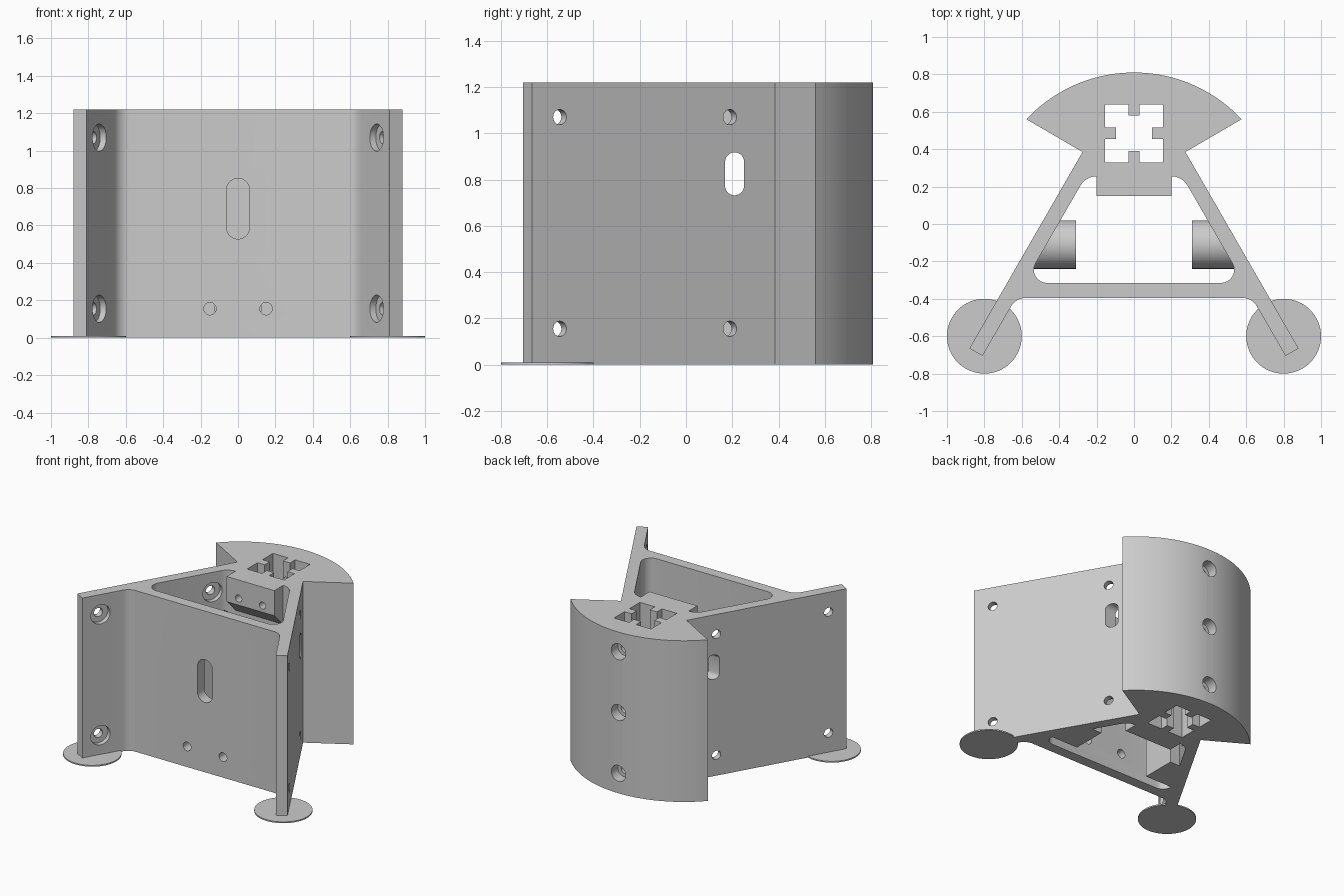
import bpy, bmesh, math
from mathutils import Vector

if "Cube" in bpy.data.objects:
    bpy.data.objects.remove(bpy.data.objects["Cube"])

grey = bpy.data.materials.new("plain grey")
grey.use_nodes = True
grey.diffuse_color = (0.6, 0.6, 0.6, 1)
grey.node_tree.nodes["Principled BSDF"].inputs["Base Color"].default_value = (0.6, 0.6, 0.6, 1)

HEIGHT = 1.22
SLOPE = math.tan(math.radians(30))
WALL = 0.08


def outer_x(y):
    """Outer face of the slanted side wall."""
    return 0.275 + (0.385 - y) * SLOPE


def inner_x(y):
    return outer_x(y) - WALL / math.cos(math.radians(30))


def loft(name, loop_a, loop_b):
    """Closed solid between two matching loops."""
    bm = bmesh.new()
    a = [bm.verts.new(p) for p in loop_a]
    b = [bm.verts.new(p) for p in loop_b]
    bm.faces.new(a)
    bm.faces.new(b)
    for i in range(len(a)):
        j = (i + 1) % len(a)
        bm.faces.new((a[i], a[j], b[j], b[i]))
    bmesh.ops.recalc_face_normals(bm, faces=bm.faces)
    mesh = bpy.data.meshes.new(name)
    bm.to_mesh(mesh)
    bm.free()
    mesh.materials.append(grey)
    obj = bpy.data.objects.new(name, mesh)
    bpy.context.collection.objects.link(obj)
    return obj


def prism(name, outline, z0, z1):
    return loft(name, [(x, y, z0) for x, y in outline], [(x, y, z1) for x, y in outline])


def rod(name, start, end, radius, stretch=0.0, sides=32):
    """Cylinder between two points, optionally stretched upwards into a slot."""
    start, end = Vector(start), Vector(end)
    axis = (end - start).normalized()
    u = axis.cross(Vector((0, 0, 1))).normalized()
    ring = []
    for i in range(sides):
        t = 2 * math.pi * (i + 0.5) / sides
        lift = math.copysign(stretch, math.sin(t))
        ring.append(u * math.cos(t) * radius + Vector((0, 0, math.sin(t) * radius + lift)))
    return loft(name, [start + p for p in ring], [end + p for p in ring])


def fillet(corners, steps=8):
    """Round the corners given as (x, y, radius)."""
    out = []
    n = len(corners)
    for i, (x, y, r) in enumerate(corners):
        if r == 0:
            out.append((x, y))
            continue
        p = Vector((x, y))
        d0 = (Vector(corners[i - 1][:2]) - p).normalized()
        d1 = (Vector(corners[(i + 1) % n][:2]) - p).normalized()
        half = math.acos(d0.dot(d1)) / 2
        centre = p + (d0 + d1).normalized() * (r / math.sin(half))
        s = p + d0 * (r / math.tan(half)) - centre
        e = p + d1 * (r / math.tan(half)) - centre
        start = math.atan2(s.y, s.x)
        turn = math.remainder(math.atan2(e.y, e.x) - start, 2 * math.pi)
        for k in range(steps + 1):
            a = start + turn * k / steps
            out.append((centre.x + r * math.cos(a), centre.y + r * math.sin(a)))
    return out


def mirrored(half):
    """Complete a right-hand chain of points with its mirror image."""
    return half + [(-p[0], *p[1:]) for p in reversed(half)]


def cut(target, cutter):
    bpy.context.view_layer.objects.active = target
    mod = target.modifiers.new("cut", "BOOLEAN")
    mod.operation = "DIFFERENCE"
    mod.solver = "EXACT"
    mod.object = cutter
    bpy.ops.object.modifier_apply(modifier=mod.name)
    bpy.data.objects.remove(cutter)


def smooth(obj):
    bpy.ops.object.select_all(action="DESELECT")
    obj.select_set(True)
    bpy.context.view_layer.objects.active = obj
    bpy.ops.object.shade_smooth_by_angle(angle=math.radians(25))


# Main frame: front panel, two slanted walls and the fan-shaped back
half = [(0.631, -0.395, 0.09), (0.81, -0.705, 0), (0.88, -0.665, 0),
        (0.275, 0.385, 0), (0.575, 0.56, 0)]
arc_y, arc_r = 0.024, 0.786
span = math.asin(0.575 / arc_r)
for i in range(1, 20):
    a = span * (1 - i / 20)
    half.append((arc_r * math.sin(a), arc_y + arc_r * math.cos(a), 0))
frame = prism("frame", fillet(mirrored(half)), 0, HEIGHT)

# Inner pocket
pocket = mirrored([(inner_x(-0.315), -0.315, 0.07), (inner_x(0.255), 0.255, 0.1)])
cut(frame, prism("pocket_cutter", fillet(pocket), -0.1, HEIGHT + 0.1))

# Square socket with four inward ribs
S, T, D, CY = 0.155, 0.03, 0.095, 0.485
socket = [(T, -D), (T, -S), (S, -S), (S, -T), (D, -T), (D, T), (S, T), (S, S), (T, S), (T, D)]
socket = [(x, CY + y) for x, y in mirrored(socket)]
cut(frame, prism("socket_cutter", socket, -0.1, HEIGHT + 0.1))

# Slot and access holes in the front panel
cut(frame, rod("front_slot_cutter", (0, -0.5, 0.69), (0, -0.2, 0.69), 0.062, 0.1))
for x in (-0.15, 0.15):
    cut(frame, rod("access_cutter", (x, -0.5, 0.155), (x, -0.2, 0.155), 0.033))

for side in (-1, 1):
    # Slot in each side wall
    cut(frame, rod("side_slot_cutter", (side * 0.2, 0.21, 0.825),
                   (side * 0.6, 0.21, 0.825), 0.041, 0.052))
    # Counterbored screw holes, square to the wall
    normal = Vector((side * math.cos(math.radians(30)), 0.5, 0))
    for y in (-0.545, 0.19):
        for z in (0.155, 1.07):
            p = Vector((side * outer_x(y), y, z))
            cut(frame, rod("screw_cutter", p + normal * 0.05, p - normal * 0.12, 0.033))
            cut(frame, rod("bore_cutter", p - normal * 0.045, p - normal * 0.13, 0.073))

# Counterbored holes through the curved back
for z in (0.15, 0.61, 1.07):
    cut(frame, rod("back_screw_cutter", (0, 0.9, z), (0, 0.53, z), 0.033))
    cut(frame, rod("back_bore_cutter", (0, 0.9, z), (0, 0.73, z), 0.06))
smooth(frame)

# Screw blocks inside the pocket, the upper one with a sloped underside
profiles = {
    "upper_screw_block": [(0.15, HEIGHT), (0.15, 1.03), (0.27, 0.91), (0.27, HEIGHT)],
    "lower_screw_block": [(0.15, 0), (0.15, 0.23), (0.27, 0.23), (0.27, 0)],
}
for (name, profile), z in zip(profiles.items(), (1.08, 0.155)):
    block = loft(name, [(-0.2, y, h) for y, h in profile], [(0.2, y, h) for y, h in profile])
    for x in (-0.1, 0.1):
        cut(block, rod("block_hole_cutter", (x, 0.1, z), (x, 0.26, z), 0.027))
    smooth(block)

# Round-topped posts against the side walls
post = [(-0.24, 0), (0.02, 0)]
for i in range(17):
    a = math.pi * i / 16
    post.append((-0.11 + 0.13 * math.cos(a), 0.55 + 0.13 * math.sin(a)))
for side, name in ((1, "left_post"), (-1, "right_post")):
    smooth(loft(name, [(side * 0.31, y, z) for y, z in post],
                [(side * (inner_x(y) + 0.03), y, z) for y, z in post]))

# Thin round feet under the front legs
for side, name in ((1, "left_foot_disc"), (-1, "right_foot_disc")):
    disc = [(side * 0.8 + 0.2 * math.cos(math.pi * i / 32),
             -0.6 + 0.2 * math.sin(math.pi * i / 32)) for i in range(64)]
    smooth(prism(name, disc, 0, 0.01))
